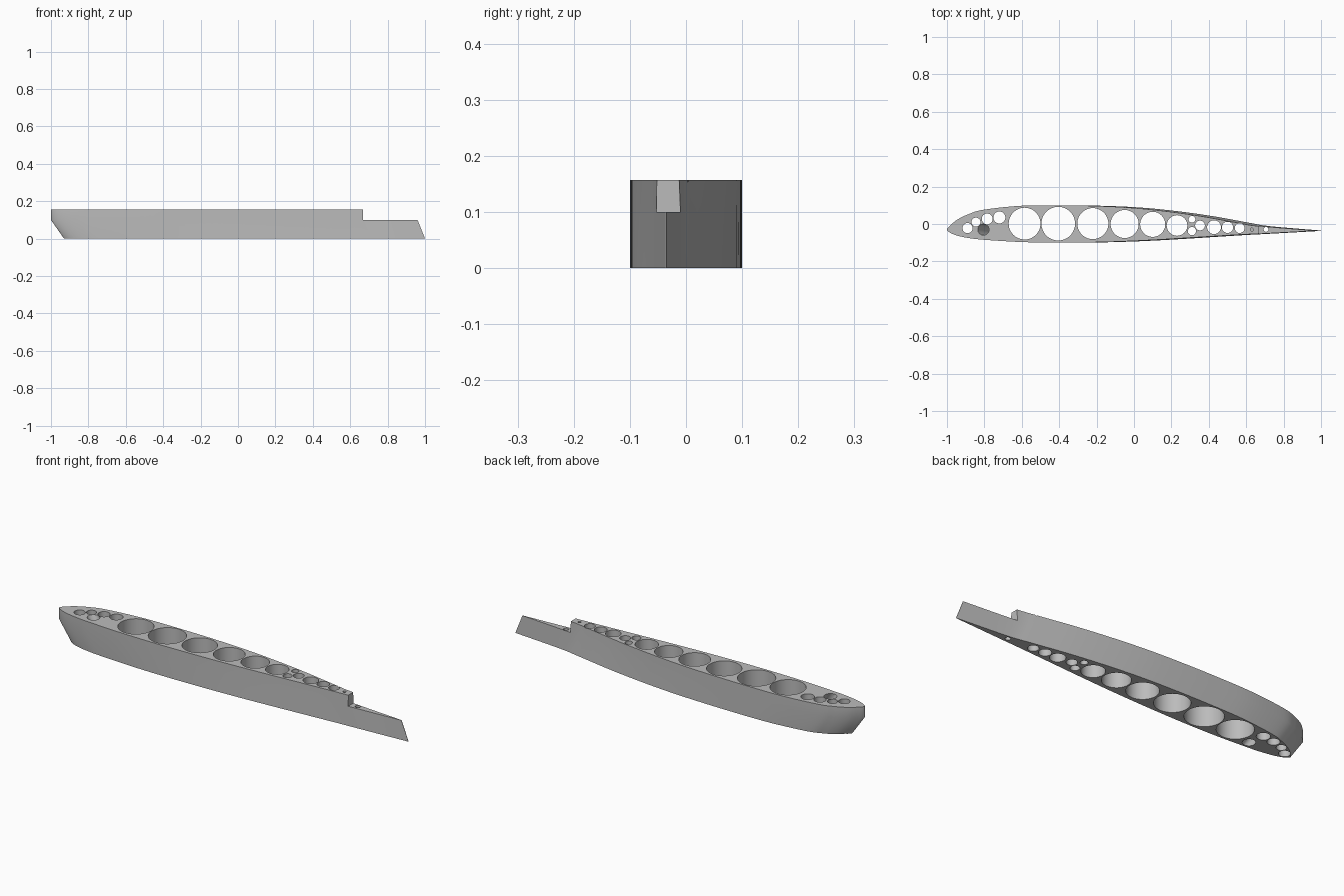
import bpy, bmesh, math
from mathutils import Vector

cube = bpy.data.objects.get("Cube")
if cube:
    bpy.data.objects.remove(cube)

TOP = 0.157

grey = bpy.data.materials.new("light_grey")
grey.use_nodes = True
colour = (0.5, 0.5, 0.5, 1)
grey.diffuse_color = colour
grey.node_tree.nodes["Principled BSDF"].inputs["Base Color"].default_value = colour


def make_object(name, bm):
    bmesh.ops.recalc_face_normals(bm, faces=bm.faces)
    mesh = bpy.data.meshes.new(name)
    bm.to_mesh(mesh)
    bm.free()
    ob = bpy.data.objects.new(name, mesh)
    bpy.context.collection.objects.link(ob)
    return ob


def smooth_path(pts, steps=5):
    """Catmull-Rom curve through the points."""
    p = [Vector(q) for q in pts]
    p = [2 * p[0] - p[1]] + p + [2 * p[-1] - p[-2]]
    out = []
    for a, b, c, d in zip(p, p[1:], p[2:], p[3:]):
        for i in range(steps):
            t = i / steps
            out.append(0.5 * (2 * b + (c - a) * t + (2 * a - 5 * b + 4 * c - d) * t ** 2
                              + (3 * b - a - 3 * c + d) * t ** 3))
    return out + [p[-2]]


# Airfoil section: chord fraction and y, tail over the back to the nose and along the front
section = smooth_path([
    (1, -.035), (.86, -.012), (.8, .007), (.7, .042), (.6, .069), (.5, .088), (.4, .097),
    (.3, .1), (.2, .097), (.1, .076), (.06, .053), (.03, .025), (.01, -.006), (0, -.03),
    (.01, -.048), (.03, -.063), (.06, -.075), (.1, -.084), (.2, -.096), (.3, -.1),
    (.4, -.098), (.5, -.092), (.6, -.082), (.7, -.07), (.8, -.058), (.86, -.052), (1, -.037)])

# Body: the section lofted through levels of (z, nose x, tail x)
bm = bmesh.new()
rings = []
for z, nose, tail in [(0, -.93, 1), (.1, -1, .96), (TOP, -1, .937)]:
    rings.append([bm.verts.new((nose + (tail - nose) * t, y, z)) for t, y in section])
for low, high in zip(rings, rings[1:]):
    for i in range(len(low)):
        j = (i + 1) % len(low)
        bm.faces.new((low[i], low[j], high[j], high[i]))
bm.faces.new(rings[0])
bm.faces.new(rings[-1])
body = make_object("airfoil_body", bm)
body.data.materials.append(grey)

# Round holes: x, y, radius
holes = [
    (-.89, -.022, .027), (-.845, .01, .024), (-.785, .027, .029), (-.72, .035, .032),
    (-.585, .002, .085), (-.405, .002, .09), (-.22, .002, .083), (-.05, 0, .075),
    (.1, -.002, .067), (.23, -.008, .055), (.31, .025, .018), (.31, -.038, .022),
    (.353, -.008, .026), (.428, -.017, .037), (.5, -.018, .03), (.565, -.022, .026),
    (.706, -.029, .013)]


def add_hole(bm, start, end, radius):
    """Vertical or slanted prism with round horizontal ends."""
    ends = []
    for c in (start, end):
        ends.append([bm.verts.new((c[0] + radius * math.cos(a), c[1] + radius * math.sin(a), c[2]))
                     for a in (math.tau * k / 48 for k in range(48))])
    low, high = ends
    bm.faces.new(low)
    bm.faces.new(high)
    for i in range(48):
        j = (i + 1) % 48
        bm.faces.new((low[i], low[j], high[j], high[i]))


bm = bmesh.new()
for x, y, r in holes:
    add_hole(bm, (x, y, -.05), (x, y, .2), r)
# Slanted nose hole and small blind tail hole
top, bottom = Vector((-.805, -.03, TOP)), Vector((-.705, -.047, 0))
add_hole(bm, bottom + (bottom - top) * .2, top + (top - bottom) * .2, .03)
add_hole(bm, (.63, -.03, .03), (.63, -.03, .2), .008)
hole_cutter = make_object("hole_cutter", bm)

# Step lowering the tail
bm = bmesh.new()
bmesh.ops.create_cube(bm, size=1)
for v in bm.verts:
    v.co = Vector((.917 + v.co.x * .5, v.co.y, .25 + v.co.z * .3))
step_cutter = make_object("step_cutter", bm)

bpy.ops.object.select_all(action='DESELECT')
bpy.context.view_layer.objects.active = body
body.select_set(True)
for cutter in (step_cutter, hole_cutter):
    cutter.hide_render = True
    mod = body.modifiers.new(cutter.name, 'BOOLEAN')
    mod.operation, mod.solver, mod.object = 'DIFFERENCE', 'EXACT', cutter
    bpy.ops.object.modifier_apply(modifier=mod.name)
    bpy.data.objects.remove(cutter)

bpy.ops.object.shade_smooth_by_angle(angle=math.radians(30))
